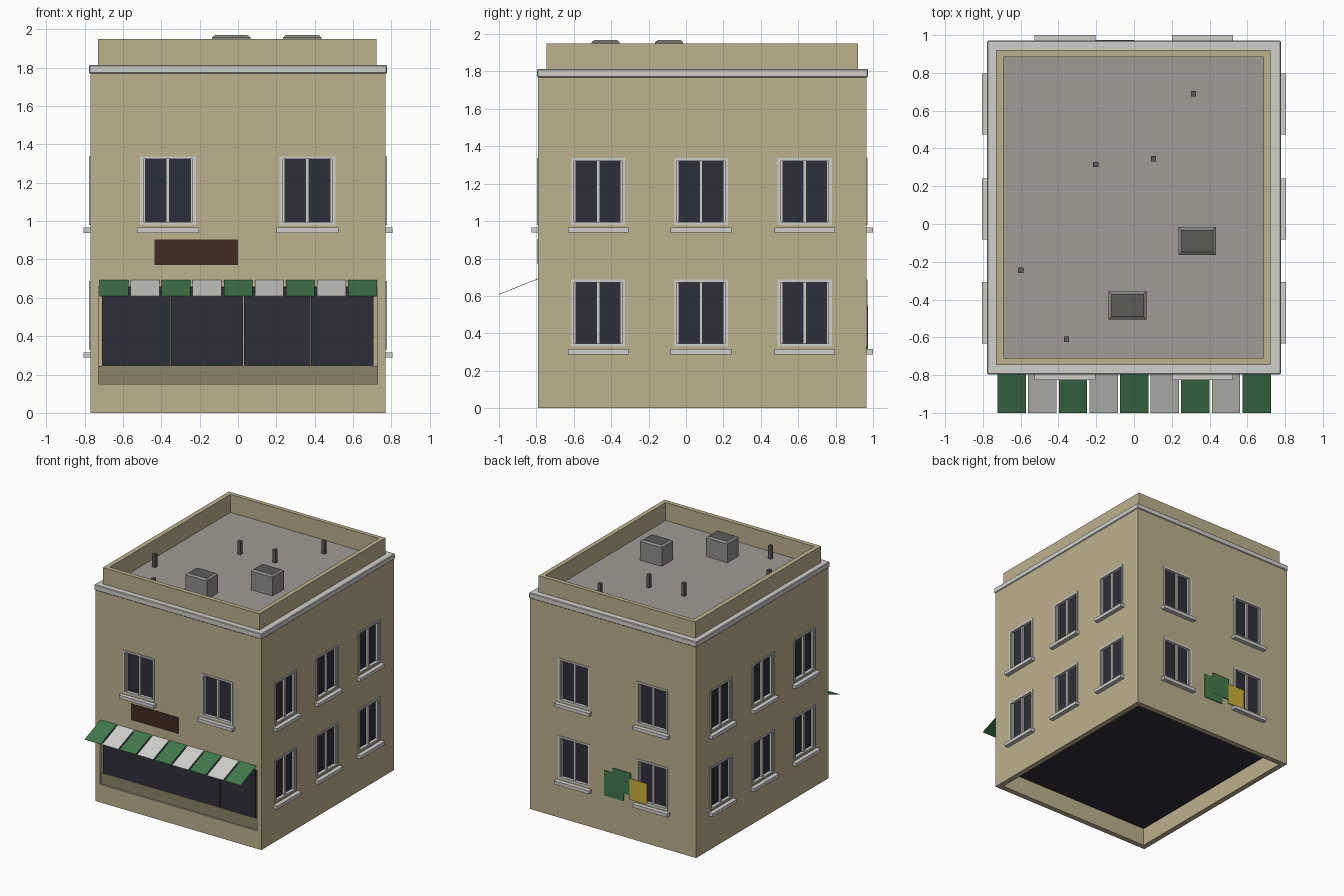
import bpy, bmesh, math
from mathutils import Matrix, Vector

cube = bpy.data.objects.get("Cube")
if cube:
    bpy.data.objects.remove(cube, do_unlink=True)


def material(name, r, g, b):
    m = bpy.data.materials.new(name)
    lin = [(c / 255 / 12.92) if c < 11 else ((c / 255 + 0.055) / 1.055) ** 2.4 for c in (r, g, b)]
    m.use_nodes = True
    m.diffuse_color = (*lin, 1)
    bsdf = m.node_tree.nodes["Principled BSDF"]
    bsdf.inputs["Base Color"].default_value = (*lin, 1)
    bsdf.inputs["Roughness"].default_value = 0.9
    return m


WALL = material("beige_render", 188, 178, 143)
PLINTH = material("dark_beige", 139, 132, 104)
TRIM = material("pale_stone", 207, 207, 203)
ROOF = material("roof_grey", 160, 156, 150)
GLASS = material("dark_glass", 47, 47, 56)
GREEN = material("green_cloth", 66, 121, 77)
YELLOW = material("yellow_board", 205, 177, 57)
BROWN = material("brown_board", 65, 44, 34)
GREY = material("vent_grey", 143, 143, 140)
DARK = material("vent_dark", 92, 92, 91)


def add_box(bm, lo, hi, matrix=Matrix()):
    """Axis-aligned box between two corners, then transformed."""
    lo, hi = Vector(lo), Vector(hi)
    size = hi - lo
    m = matrix @ Matrix.Translation((lo + hi) / 2) @ Matrix.Diagonal((*size, 1))
    return bmesh.ops.create_cube(bm, size=1, matrix=m)["verts"]


def finish(bm, name, *mats):
    mesh = bpy.data.meshes.new(name)
    bmesh.ops.recalc_face_normals(bm, faces=bm.faces[:])
    bm.to_mesh(mesh)
    bm.free()
    for m in mats:
        mesh.materials.append(m)
    ob = bpy.data.objects.new(name, mesh)
    bpy.context.scene.collection.objects.link(ob)
    return ob


def box(name, lo, hi, mat):
    bm = bmesh.new()
    add_box(bm, lo, hi)
    return finish(bm, name, mat)


def ring(name, outer, inner, z0, z1, mat):
    """Rectangular ring; outer and inner are x0, y0, x1, y1."""
    bm = bmesh.new()
    loops = []
    for (x0, y0, x1, y1), z in ((outer, z0), (outer, z1), (inner, z1), (inner, z0)):
        loops.append([bm.verts.new((x, y, z)) for x, y in ((x0, y0), (x1, y0), (x1, y1), (x0, y1))])
    for a, b in zip(loops, loops[1:] + loops[:1]):
        for i in range(4):
            j = (i + 1) % 4
            bm.faces.new((a[i], a[j], b[j], b[i]))
    return finish(bm, name, mat)


HALF, FRONT, BACK = 0.77, -0.79, 0.965
UPPER, LOWER = 0.98, 0.33


# Local window frame: x along the wall, -y outwards, origin at bottom centre
def wall_matrix(side, along, z):
    place = {"front": (along, FRONT, 0), "back": (along, BACK, math.pi),
             "left": (HALF, along, math.pi / 2), "right": (-HALF, along, -math.pi / 2)}
    x, y, turn = place[side]
    return Matrix.Translation((x, y, z)) @ Matrix.Rotation(turn, 4, "Z")


spots = [("front", x, UPPER) for x in (-0.365, 0.362)]
spots += [("back", x, z) for x in (-0.365, 0.362) for z in (UPPER, LOWER)]
spots += [(s, y, z) for s in ("left", "right") for y in (-0.47, 0.08, 0.635) for z in (UPPER, LOWER)]

# Main body with recesses for windows, shopfront and hollow underside
body = box("building_walls", (-HALF, FRONT, 0), (HALF, BACK, 1.79), WALL)
body.data.materials.append(GLASS)
bm = bmesh.new()
for spot in spots:
    add_box(bm, (-0.135, -0.1, 0.012), (0.135, 0.03, 0.345), wall_matrix(*spot))
add_box(bm, (-0.728, FRONT - 0.1, 0.15), (0.728, FRONT + 0.03, 0.66))
add_box(bm, (-HALF + 0.045, FRONT + 0.045, -0.1), (HALF - 0.045, BACK - 0.045, 0.15))
cutter = finish(bm, "recess_cutter", WALL)
cutter.hide_render = True
mod = body.modifiers.new("recesses", "BOOLEAN")
mod.operation, mod.solver, mod.object = "DIFFERENCE", "EXACT", cutter
bpy.context.view_layer.objects.active = body
bpy.ops.object.modifier_apply(modifier=mod.name)
bpy.data.objects.remove(cutter, do_unlink=True)
for p in body.data.polygons:
    under = p.normal.z < -0.9 and abs(p.center.z - 0.15) < 0.01 and p.area > 1
    p.material_index = 1 if under else 0


# Windows: stone surround, sash bars, two panes and a sill
def window(side, along, z):
    m = wall_matrix(side, along, z)
    label = f"{side}_{'upper' if z == UPPER else 'lower'}_window"
    bm = bmesh.new()
    for s in (-1, 1):
        add_box(bm, (s * 0.145, -0.006, 0), (s * 0.128, 0.028, 0.357), m)
        add_box(bm, (s * 0.13, 0.004, 0.015), (s * 0.117, 0.028, 0.342), m)
    for z0, z1 in ((0, 0.015), (0.342, 0.357)):
        add_box(bm, (-0.13, -0.006, z0), (0.13, 0.028, z1), m)
    add_box(bm, (-0.009, 0.004, 0.015), (0.009, 0.028, 0.342), m)
    finish(bm, label + "_frame", TRIM)
    bm = bmesh.new()
    for x in (-0.12, 0.005):
        add_box(bm, (x, 0.02, 0.012), (x + 0.115, 0.027, 0.345), m)
    finish(bm, label + "_panes", GLASS)
    bm = bmesh.new()
    add_box(bm, (-0.162, -0.036, -0.042), (0.162, 0.01, -0.014), m)
    finish(bm, label + "_sill", TRIM)


for spot in spots:
    window(*spot)

# Shopfront: panel below, four panes above
box("shopfront_panel", (-0.727, FRONT + 0.012, 0.151), (0.727, FRONT + 0.029, 0.245), PLINTH)
bm = bmesh.new()
edges = (-0.71, -0.35, 0.03, 0.38, 0.71)
for a, b in zip(edges, edges[1:]):
    add_box(bm, (a, FRONT + 0.015, 0.245), (b - 0.003, FRONT + 0.028, 0.655))
finish(bm, "shopfront_panes", GLASS)

# Striped awning
bm = bmesh.new()
for i in range(9):
    x = -0.722 + i * 0.162
    pts = [(x, FRONT, 0.69), (x, -1, 0.607), (x + 0.15, -1, 0.607), (x + 0.15, FRONT, 0.69)]
    low = [bm.verts.new(p) for p in pts]
    top = [bm.verts.new(Vector(p) + Vector((0, 0, 0.003))) for p in pts]
    quads = [low[::-1], top]
    quads += [(low[k], low[(k + 1) % 4], top[(k + 1) % 4], top[k]) for k in range(4)]
    for q in quads:
        bm.faces.new(q).material_index = i % 2
finish(bm, "awning", GREEN, TRIM)

# Boards on the front and back walls
box("front_board", (-0.435, FRONT - 0.005, 0.77), (0, FRONT + 0.002, 0.905), BROWN)
box("back_board_low", (-0.1, BACK, 0.30), (0.08, BACK + 0.007, 0.51), GREEN)
box("back_board_high", (-0.165, BACK, 0.365), (0.0, BACK + 0.008, 0.55), GREEN)
box("back_board_side", (-0.32, BACK, 0.33), (-0.16, BACK + 0.009, 0.505), YELLOW)

# Cornice, parapet and roof
inner = (-0.69, -0.71, 0.685, 0.885)
cornice = ring("cornice", (-0.777, -0.796, 0.777, 0.972), (-0.7, -0.72, 0.695, 0.895), 1.768, 1.814, TRIM)
bevel = cornice.modifiers.new("soft_edges", "BEVEL")
bevel.width, bevel.segments = 0.005, 1
ring("parapet", (-0.73, -0.747, 0.722, 0.92), inner, 1.78, 1.95, WALL)
box("roof_deck", (-0.695, -0.715, 1.785), (0.69, 0.89, 1.8), ROOF)

# Roof vents: grey boxes with a chamfered rim and dark top
for k, (x, y) in enumerate(((-0.035, -0.43), (0.335, -0.09))):
    bm = bmesh.new()
    add_box(bm, (x - 0.1, y - 0.075, 1.795), (x + 0.1, y + 0.075, 1.957))
    top = max(bm.faces, key=lambda f: f.calc_center_median().z)
    bmesh.ops.inset_region(bm, faces=[top], thickness=0.022)
    for v in top.verts:
        v.co.z += 0.012
    top.material_index = 1
    finish(bm, f"roof_vent_{k + 1}", GREY, DARK)

# Roof pipes
for k, (x, y) in enumerate(((0.315, 0.69), (0.103, 0.345), (-0.203, 0.315), (-0.6, -0.245), (-0.357, -0.61))):
    box(f"roof_pipe_{k + 1}", (x - 0.014, y - 0.014, 1.795), (x + 0.014, y + 0.014, 1.91), DARK)
